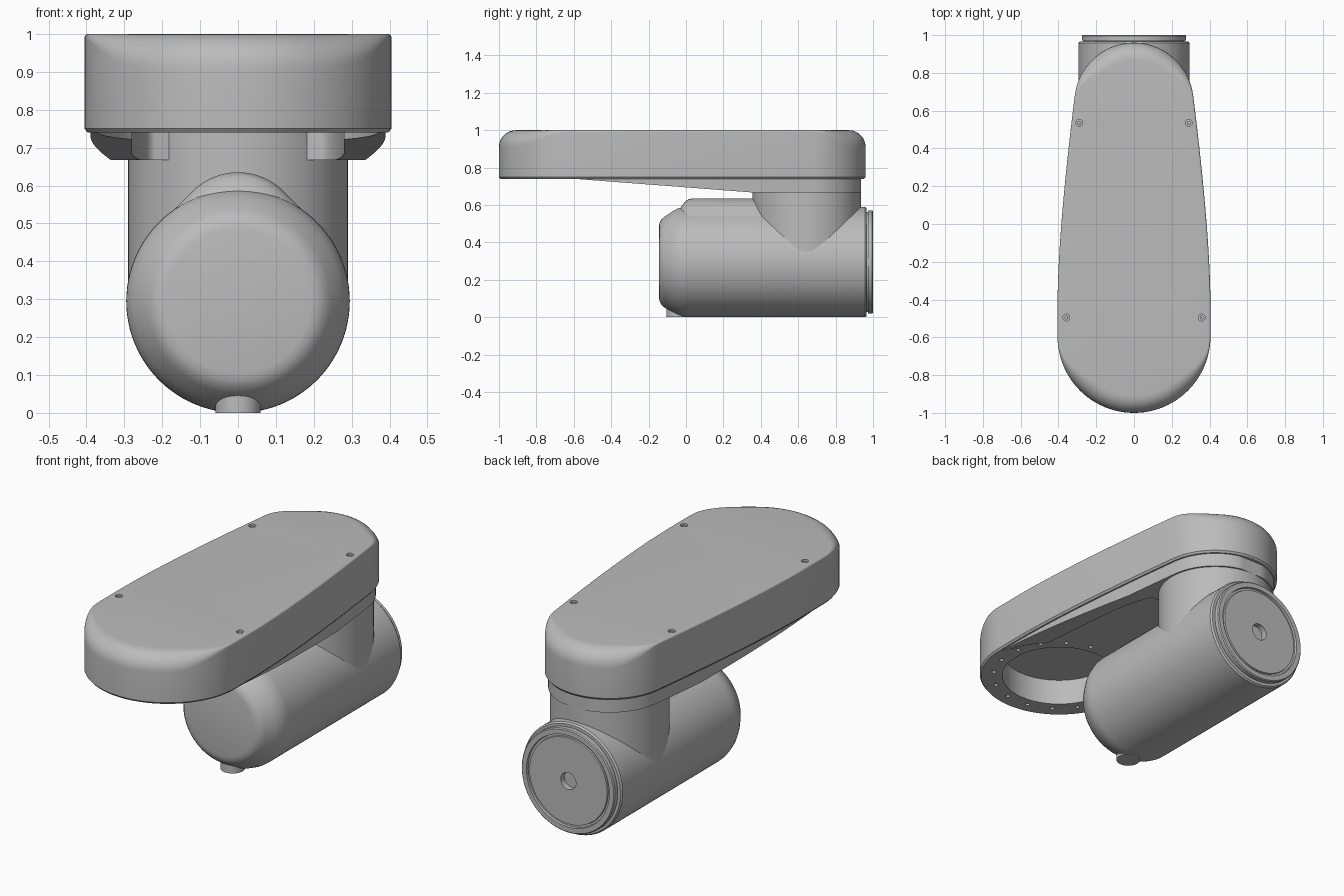
import bpy, bmesh
from math import sin, cos, pi, radians, hypot
from mathutils import Vector, Matrix

if "Cube" in bpy.data.objects:
    bpy.data.objects.remove(bpy.data.objects["Cube"], do_unlink=True)

grey = bpy.data.materials.new("housing_grey")
grey.use_nodes = True
grey.diffuse_color = (0.5, 0.5, 0.5, 1)
grey.node_tree.nodes["Principled BSDF"].inputs["Base Color"].default_value = (0.5, 0.5, 0.5, 1)

NECK_Y, FLANGE_Y = 0.645, -0.595


def finish(name, bm):
    bmesh.ops.remove_doubles(bm, verts=bm.verts, dist=1e-5)
    bmesh.ops.recalc_face_normals(bm, faces=bm.faces)
    mesh = bpy.data.meshes.new(name)
    bm.to_mesh(mesh)
    bm.free()
    mesh.materials.append(grey)
    obj = bpy.data.objects.new(name, mesh)
    bpy.context.collection.objects.link(obj)
    return obj


def activate(obj):
    bpy.ops.object.select_all(action='DESELECT')
    obj.select_set(True)
    bpy.context.view_layer.objects.active = obj


def smooth(obj, angle=32):
    activate(obj)
    bpy.ops.object.shade_smooth_by_angle(angle=radians(angle))


def loft(rings, closed=True):
    """Skin a list of equal-length rings and cap both ends."""
    bm = bmesh.new()
    loops = [[bm.verts.new(p) for p in ring] for ring in rings]
    n = len(loops[0])
    for a, b in zip(loops, loops[1:]):
        for i in range(n):
            j = (i + 1) % n
            bm.faces.new((a[i], a[j], b[j], b[i]))
    bm.faces.new(loops[0])
    bm.faces.new(loops[-1])
    return bm


def add_cylinder(bm, x, y, z0, z1, r, seg=48):
    bmesh.ops.create_cone(bm, cap_ends=True, segments=seg, radius1=r, radius2=r,
                          depth=z1 - z0, matrix=Matrix.Translation((x, y, (z0 + z1) / 2)))


def cut(obj, bm):
    """Subtract a temporary solid from an object."""
    cutter = finish("cutter", bm)
    cutter.hide_render = True
    mod = obj.modifiers.new("cut", 'BOOLEAN')
    mod.operation, mod.solver, mod.object = 'DIFFERENCE', 'EXACT', cutter
    activate(obj)
    bpy.ops.object.modifier_apply(modifier=mod.name)
    bpy.data.objects.remove(cutter, do_unlink=True)


# Plan outline of the tapered cover: wide front arc, bowed sides, narrow back arc
def half_outline():
    pts = []
    for i in range(25):
        a = -pi / 2 + pi / 2 * i / 24
        pts.append((0.405 * cos(a), FLANGE_Y + 0.405 * sin(a)))
    for i in range(17):
        t = i / 16
        x = 0.405 * (1 - t * t) + 0.313 * t * t
        y = -0.45 * (1 - t) ** 2 - 0.1 * t * (1 - t) + 0.683 * t * t
        pts.append((x, y))
    for i in range(1, 25):
        a = radians(7 + 83 * i / 24)
        pts.append((0.315 * cos(a), NECK_Y + 0.315 * sin(a)))
    return pts


half = half_outline()
outline = half + [(-x, y) for x, y in half[-2:0:-1]]


def normals(pts):
    out = []
    for i in range(len(pts)):
        (ax, ay), (bx, by) = pts[i - 1], pts[(i + 1) % len(pts)]
        d = hypot(bx - ax, by - ay)
        out.append(((by - ay) / d, (ax - bx) / d))
    return out


norms = normals(outline)


def fillet(ny):
    t = min(max((abs(ny) - 0.1) / 0.75, 0), 1)
    return 0.01 + 0.08 * t * t * (3 - 2 * t)


# Cover, with a top fillet that is generous at the ends and tight on the sides
def inset_ring(inset, drop, z):
    return [(x - nx * inset * fillet(ny), y - ny * inset * fillet(ny), z - drop * fillet(ny))
            for (x, y), (nx, ny) in zip(outline, norms)]


rings = [[(x - nx * 0.008, y - ny * 0.008, 0.74) for (x, y), (nx, ny) in zip(outline, norms)],
         [(x, y, 0.75) for x, y in outline]]
for k in range(9):
    a = pi / 2 * k / 8
    rings.append(inset_ring(1 - cos(a), 1 - sin(a), 1.0))
cover = finish("cover", loft(rings))

# Round opening, flange bolt holes and top screw holes
bm = bmesh.new()
add_cylinder(bm, 0, FLANGE_Y, 0.6, 0.88, 0.29, 72)
for i in range(16):
    a = 2 * pi * (i + 0.5) / 16
    add_cylinder(bm, 0.335 * cos(a), FLANGE_Y + 0.335 * sin(a), 0.7, 0.78, 0.011, 12)
for s in (-1, 1):
    for x, y in ((0.29, 0.535), (0.358, -0.495)):
        add_cylinder(bm, s * x, y, 0.98, 1.05, 0.018, 20)
cut(cover, bm)
smooth(cover)

# Screw heads sunk in the cover
bm = bmesh.new()
for s in (-1, 1):
    for x, y in ((0.29, 0.535), (0.358, -0.495)):
        add_cylinder(bm, s * x, y, 0.975, 0.993, 0.01, 16)
smooth(finish("cover_screws", bm))

# Sloping lower shell behind the flange
plan = [(x - nx * 0.016, y - ny * 0.016) for (x, y), (nx, ny) in zip(outline, norms)]
plan = [p for p in plan if p[1] > FLANGE_Y - 0.002]
plan = [(x, min(y, 0.935)) for x, y in plan]
bm = loft([[(x, y, z) for x, y in plan] for z in (0.667, 0.75)])
res = bmesh.ops.bisect_plane(bm, geom=bm.verts[:] + bm.edges[:] + bm.faces[:],
                             plane_co=(0, FLANGE_Y, 0.74), plane_no=Vector((0, -0.073, -0.95)),
                             clear_outer=True)
bmesh.ops.holes_fill(bm, edges=[e for e in bm.edges if e.is_boundary], sides=0)
shell = finish("lower_shell", bm)

# Channel through the shell with rounded corners at the neck, then the flange clearance
channel = [(0.28, -0.5), (0.28, 0.1)]
for i in range(1, 9):
    a = pi / 2 * i / 8
    channel.append((0.22 + 0.06 * cos(a), 0.1 + 0.32 * sin(a)))
channel += [(-x, y) for x, y in reversed(channel)]
cut(shell, loft([[(x, y, z) for x, y in channel] for z in (0.6, 0.8)]))
bm = bmesh.new()
add_cylinder(bm, 0, FLANGE_Y, 0.6, 0.8, 0.37, 72)
cut(shell, bm)
smooth(shell)

# Vertical neck
bm = bmesh.new()
add_cylinder(bm, 0, NECK_Y, 0.295, 0.75, 0.29, 96)
smooth(finish("neck", bm))

# Horizontal body with domed front cap and grooved back disc: (y, radius)
profile = [(-0.145, 0.0), (-0.145, 0.19), (-0.141, 0.21), (-0.132, 0.227), (-0.115, 0.243),
           (-0.07, 0.273), (-0.045, 0.286), (-0.015, 0.294), (0.01, 0.295),
           (0.957, 0.295), (0.966, 0.288), (0.966, 0.268), (0.972, 0.268), (0.972, 0.276),
           (0.995, 0.276), (1.0, 0.271), (1.0, 0.245), (0.988, 0.243), (0.988, 0.232),
           (0.996, 0.23), (0.996, 0.045), (0.965, 0.045), (0.965, 0.0)]
bm = bmesh.new()
verts = [bm.verts.new((0, y, 0.295 + r)) for y, r in profile]
edges = [bm.edges.new(pair) for pair in zip(verts, verts[1:])]
bmesh.ops.spin(bm, geom=verts + edges, cent=(0, 0, 0.295), axis=(0, 1, 0),
               angle=2 * pi, steps=96, use_merge=True)
smooth(finish("body", bm))

# Raised rib along the top of the body, running into the neck
section = [(0.22, 0.485)]
for i in range(17):
    a = radians(45 + 90 * i / 16)
    section.append((0.17 * cos(a), 0.465 + 0.17 * sin(a)))
section.append((-0.22, 0.485))
rings = [[(x, y, z - drop) for x, z in section]
         for y, drop in ((-0.035, 0.06), (-0.02, 0.035), (0, 0.012), (0.015, 0.004),
                         (0.035, 0), (NECK_Y, 0))]
smooth(finish("top_rib", loft(rings)), 40)

# Drain boss under the front cap
bm = bmesh.new()
add_cylinder(bm, 0, -0.045, 0, 0.2, 0.06, 40)
smooth(finish("drain_boss", bm))
